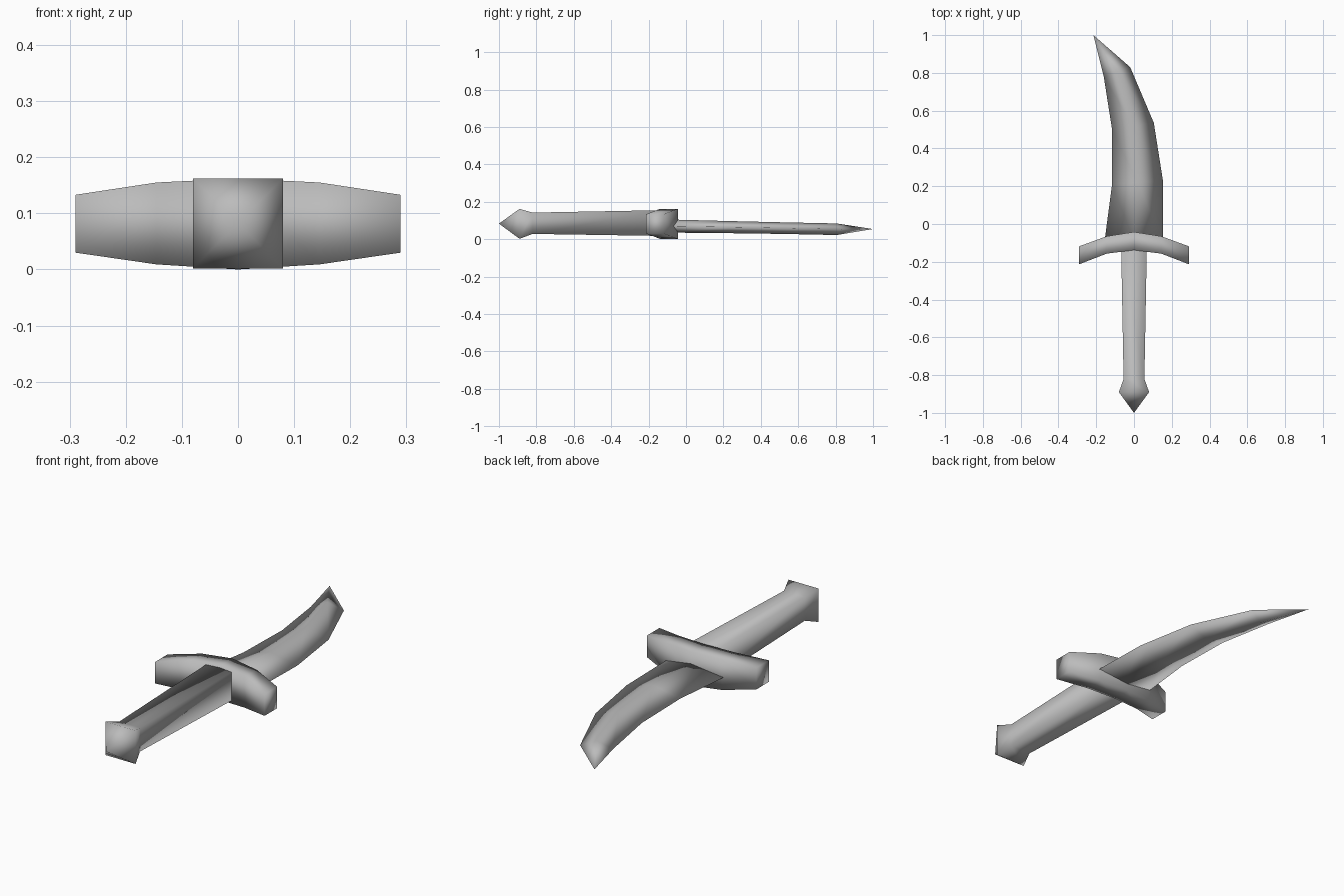
import bpy, bmesh
from mathutils import Vector

cube = bpy.data.objects.get("Cube")
if cube:
    bpy.data.objects.remove(cube, do_unlink=True)

steel = bpy.data.materials.new("grey_steel")
steel.use_nodes = True
grey = (0.5, 0.5, 0.5, 1)
steel.diffuse_color = grey
steel.node_tree.nodes["Principled BSDF"].inputs["Base Color"].default_value = grey


def loft(name, rings, tip=None, tip_first=False):
    """Skin four-sided rings in order, capped, with an optional pointed end."""
    bm = bmesh.new()
    loops = [[bm.verts.new(p) for p in ring] for ring in rings]
    for a, b in zip(loops, loops[1:]):
        for i in range(4):
            j = (i + 1) % 4
            bm.faces.new((a[i], a[j], b[j], b[i]))
    start, end = loops[0], loops[-1]
    if tip:
        pointed, flat = (start, end) if tip_first else (end, start)
        apex = bm.verts.new(tip)
        for i in range(4):
            bm.faces.new((pointed[i], pointed[(i + 1) % 4], apex))
        bm.faces.new(flat)
    else:
        bm.faces.new(start)
        bm.faces.new(end)
    bmesh.ops.recalc_face_normals(bm, faces=bm.faces)
    mesh = bpy.data.meshes.new(name)
    bm.to_mesh(mesh)
    bm.free()
    mesh.materials.append(steel)
    mesh.polygons.foreach_set("use_smooth", [True] * len(mesh.polygons))
    obj = bpy.data.objects.new(name, mesh)
    bpy.context.collection.objects.link(obj)
    return obj


# Square grip with flared, pointed pommel: y, half width, bottom, top
grip = [(-0.89, 0.08, 0.002, 0.162), (-0.82, 0.055, 0.028, 0.142),
        (-0.12, 0.068, 0.017, 0.155)]
loft("grip_and_pommel",
     [[(-w, y, lo), (w, y, lo), (w, y, hi), (-w, y, hi)] for y, w, lo, hi in grip],
     tip=(0, -1, 0.083), tip_first=True)

# Swept crossguard, mirrored about the middle: x, front y, back y, bottom, top
half = [(0.29, -0.213, -0.118, 0.03, 0.133), (0.145, -0.157, -0.065, 0.009, 0.155),
        (0, -0.138, -0.042, 0.0, 0.162)]
guard = [(-x, *rest) for x, *rest in half] + half[-2::-1]
loft("crossguard",
     [[(x, f, lo), (x, b, lo), (x, b, hi), (x, f, hi)] for x, f, b, lo, hi in guard])

# Curved double-edged blade: left edge, right edge, bottom and top of the ridge
blade = [((-0.155, -0.085), (0.153, -0.085), 0.035, 0.105),
         ((-0.116, 0.21), (0.153, 0.23), 0.032, 0.097),
         ((-0.116, 0.5), (0.105, 0.535), 0.028, 0.09),
         ((-0.16, 0.78), (-0.02, 0.83), 0.022, 0.084)]
rings = []
for left, right, lo, hi in blade:
    mid = (Vector(left) + Vector(right)) / 2
    z = (lo + hi) / 2
    rings.append([(*left, z), (*mid, lo), (*right, z), (*mid, hi)])
loft("blade", rings, tip=(-0.215, 1, 0.054))
